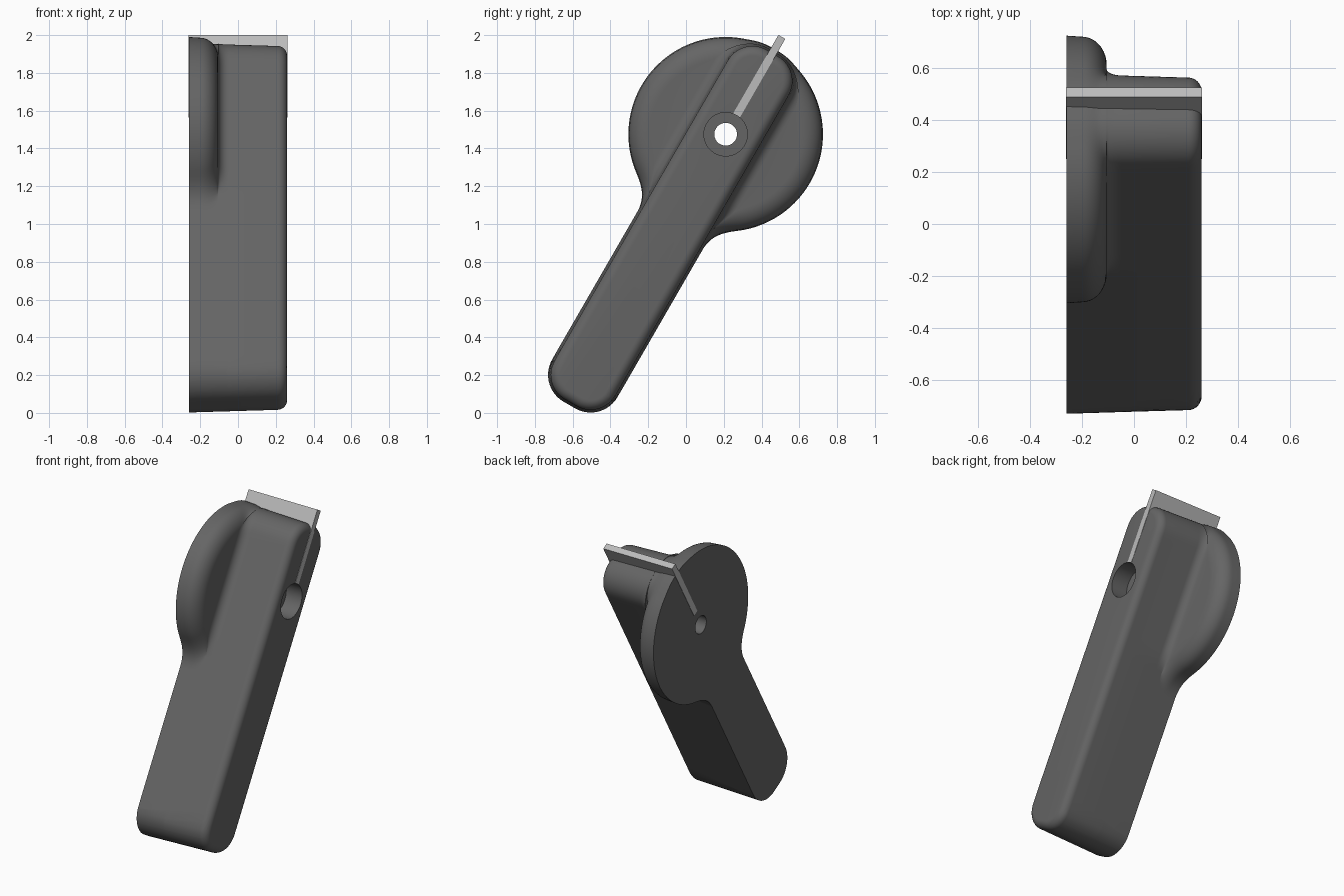
import bpy, bmesh
from math import sin, cos, pi, hypot, radians

if "Cube" in bpy.data.objects:
    bpy.data.objects.remove(bpy.data.objects["Cube"])

HUB_Y, HUB_Z = 0.21, 1.475          # hub axis in the side view
BACK, FRONT, FACE = -0.26, 0.26, -0.105
TILT = radians(60)                  # lever direction


def place(x, u, v):
    """u runs along the lever, v across it, both measured from the hub."""
    return (x, HUB_Y + u * cos(TILT) + v * sin(TILT),
            HUB_Z + u * sin(TILT) - v * cos(TILT))


def bar_distance(u, v):
    """Signed distance to the rounded lever outline."""
    r, lo, hi, half = 0.165, -1.655, 0.51, 0.2
    du = abs(u - (lo + hi) / 2) - (hi - lo) / 2 + r
    dv = abs(v) - half + r
    return hypot(max(du, 0), max(dv, 0)) + min(max(du, dv), 0) - r


def section_radius(t, disc, grow, foot):
    """Outline radius at angle t: lever (grown by draft and foot fillet) blended with disc."""
    a, b = 0.0, 1.9
    for _ in range(26):
        r = (a + b) / 2
        u, v = r * cos(t), r * sin(t)
        s = min(max((r - 0.38) / 0.14, 0), 1)
        d = bar_distance(u, v) - grow - foot * (1 - s * s * (3 - 2 * s))
        if disc:
            k = 0.11 if u < 0 else 0.03
            e = r - disc
            h = max(k - abs(d - e), 0) / k
            d = min(d, e) - h * h * k / 4
        a, b = (r, b) if d < 0 else (a, r)
    return a


def material(name, g):
    m = bpy.data.materials.new(name)
    m.diffuse_color = (g, g, g, 1)
    m.use_nodes = True
    m.node_tree.nodes["Principled BSDF"].inputs["Base Color"].default_value = m.diffuse_color
    return m


def make_object(name, bm, mat):
    bmesh.ops.recalc_face_normals(bm, faces=bm.faces)
    me = bpy.data.meshes.new(name)
    bm.to_mesh(me)
    bm.free()
    ob = bpy.data.objects.new(name, me)
    bpy.context.collection.objects.link(ob)
    me.materials.append(mat)
    return ob


# Angles around the hub, denser at the lever tip and at the disc corner
angles = {round(2 * pi * i / 192, 5) for i in range(192)}
angles |= {round(pi + 0.15 * i / 24, 5) for i in range(-24, 25)}
angles |= {round(pi + s * (0.25 + 0.01 * i), 5) for i in range(35) for s in (-1, 1)}
angles = sorted(angles)


def draft(x):
    return -0.03 * (x - BACK)


# Stack of sections (x, disc radius, lever growth, foot fillet)
levels = [(BACK, 0.515, 0, 0), (-0.2, 0.511, draft(-0.2), 0)]
N = 10
for i in range(1, N + 1):           # rounded disc rim
    a = pi / 2 * i / N
    x = -0.2 + 0.095 * sin(a)
    levels.append((x, 0.401 + 0.11 * cos(a), draft(x), 0))
for i in range(7):                  # concave foot where lever meets disc
    a = pi / 2 * i / 6
    x = FACE + 0.055 * (1 - cos(a))
    levels.append((x, 0, draft(x), 0.055 * (1 - sin(a))))
for i in range(9):                  # rounded front edge
    a = pi / 2 * i / 8
    x = FRONT - 0.05 + 0.05 * sin(a)
    levels.append((x, 0, draft(x) - 0.05 * (1 - cos(a)), 0))

rings = [(x, [section_radius(t, d, g, f) for t in angles]) for x, d, g, f in levels]
# Counterbore and through hole, closing onto the back face
for x, r in ((FRONT, 0.115), (0.14, 0.115), (0.14, 0.06), (BACK, 0.06)):
    rings.append((x, [r] * len(angles)))

# Knob body
bm = bmesh.new()
verts = [[bm.verts.new(place(x, r * cos(t), r * sin(t))) for r, t in zip(rs, angles)]
         for x, rs in rings]
n = len(angles)
for i in range(len(verts)):
    p, q = verts[i], verts[(i + 1) % len(verts)]
    for j in range(n):
        k = (j + 1) % n
        bm.faces.new((p[j], p[k], q[k], q[j]))
body = make_object("knob_body", bm, material("dark_grey", 0.13))
bpy.context.view_layer.objects.active = body
body.select_set(True)
bpy.ops.object.shade_smooth_by_angle(angle=radians(35))

# Indicator plate set along the short end of the lever
bm = bmesh.new()
bmesh.ops.create_cube(bm, size=1)
for v in bm.verts:
    v.co = place(v.co.x * (FRONT - BACK + 0.004), 0.3555 + v.co.y * 0.479, v.co.z * 0.042)
make_object("indicator_plate", bm, material("light_grey", 0.5))
